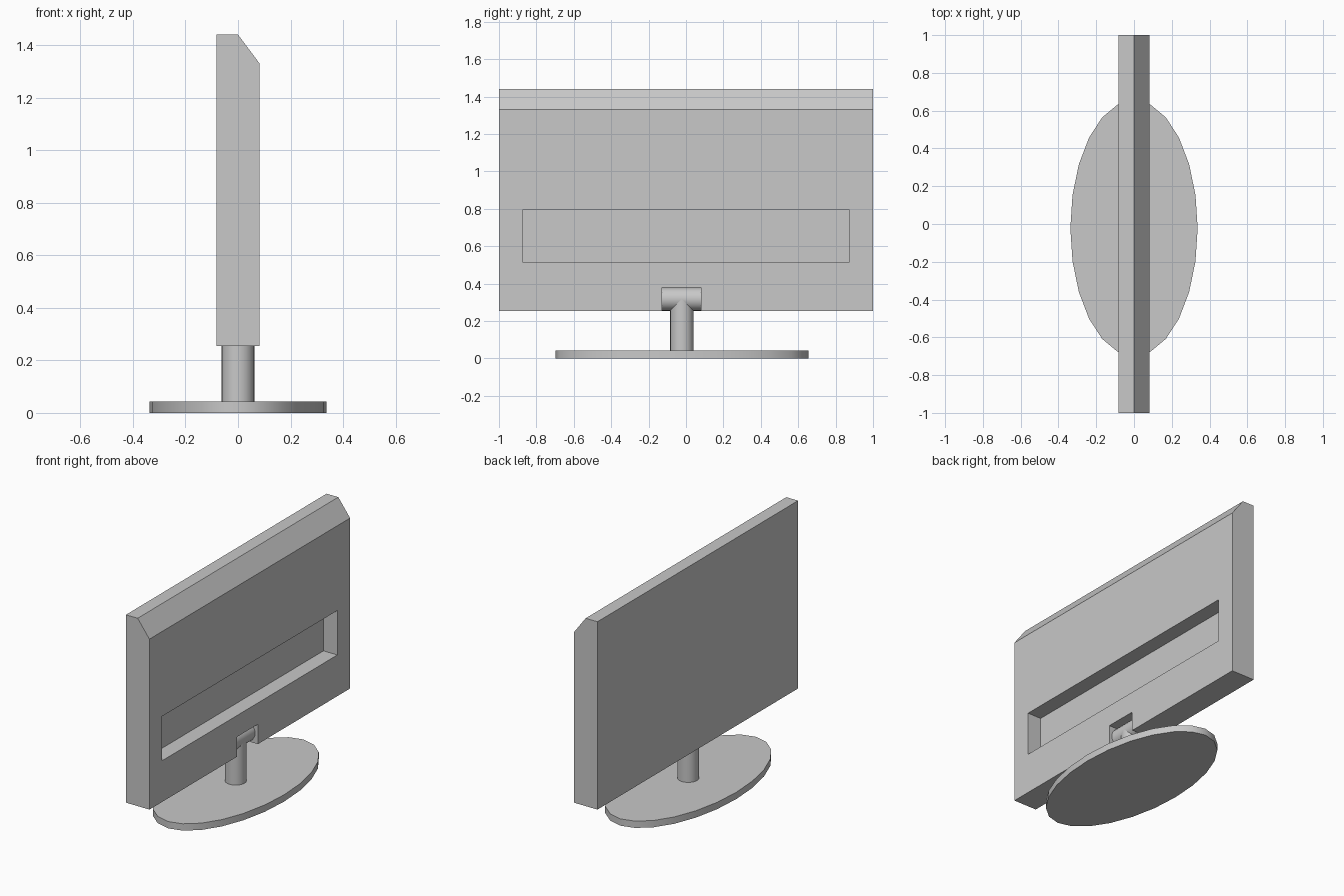
import bpy
import bmesh
from math import radians
from mathutils import Matrix

if "Cube" in bpy.data.objects:
    bpy.data.objects.remove(bpy.data.objects["Cube"])

# Single plastic colour
grey = bpy.data.materials.new("grey plastic")
grey.use_nodes = True
GREY = (0.58, 0.58, 0.58, 1)
grey.diffuse_color = GREY
grey.node_tree.nodes["Principled BSDF"].inputs["Base Color"].default_value = GREY

CENTRE_Y = -0.022   # stand sits slightly off the panel centre
HALF = 0.082        # half the panel thickness


def make(name, bm):
    bmesh.ops.recalc_face_normals(bm, faces=bm.faces)
    mesh = bpy.data.meshes.new(name)
    bm.to_mesh(mesh)
    bm.free()
    mesh.materials.append(grey)
    obj = bpy.data.objects.new(name, mesh)
    bpy.context.collection.objects.link(obj)
    return obj


def activate(obj):
    bpy.ops.object.select_all(action='DESELECT')
    obj.select_set(True)
    bpy.context.view_layer.objects.active = obj


def prism(name, profile, y0, y1):
    """Extrude an (x, z) profile along y."""
    bm = bmesh.new()
    face = bm.faces.new([bm.verts.new((x, y0, z)) for x, z in profile])
    out = bmesh.ops.extrude_face_region(bm, geom=[face])
    verts = [v for v in out["geom"] if isinstance(v, bmesh.types.BMVert)]
    bmesh.ops.translate(bm, verts=verts, vec=(0, y1 - y0, 0))
    return make(name, bm)


def cylinder(name, radius, length, matrix):
    bm = bmesh.new()
    bmesh.ops.create_cone(bm, cap_ends=True, segments=24, radius1=radius,
                          radius2=radius, depth=length, matrix=matrix)
    obj = make(name, bm)
    activate(obj)
    bpy.ops.object.shade_smooth_by_angle(angle=radians(30))
    return obj


def cut(target, x0, z0, z1, y0, y1):
    """Cut a box pocket into the +x face of the target."""
    x1 = HALF + 0.1
    cutter = prism("cutter", [(x0, z0), (x1, z0), (x1, z1), (x0, z1)], y0, y1)
    cutter.hide_render = True
    mod = target.modifiers.new("pocket", 'BOOLEAN')
    mod.operation = 'DIFFERENCE'
    mod.solver = 'EXACT'
    mod.object = cutter
    activate(target)
    bpy.ops.object.modifier_apply(modifier=mod.name)
    bpy.data.objects.remove(cutter)


# Panel with a bevelled top edge, a long recess and a hinge notch
panel = prism("display_panel", [(-HALF, 0.255), (HALF, 0.255), (HALF, 1.33),
                                (0, 1.44), (-HALF, 1.44)], -1, 1)
cut(panel, -0.015, 0.515, 0.795, -0.875, 0.873)
cut(panel, -0.06, 0.15, 0.38, -0.129, 0.081)

# Hinge barrel lying in the notch
cylinder("hinge_barrel", 0.0625, 0.21,
         Matrix.Translation((0, -0.024, 0.3175)) @ Matrix.Rotation(radians(90), 4, 'X'))

# Upright column
cylinder("stand_column", 0.0625, 0.28, Matrix.Translation((0, CENTRE_Y, 0.18)))

# Oval foot
cylinder("stand_base", 1, 0.043,
         Matrix.Translation((0, CENTRE_Y, 0.0215)) @ Matrix.Diagonal((0.337, 0.677, 1, 1)))
